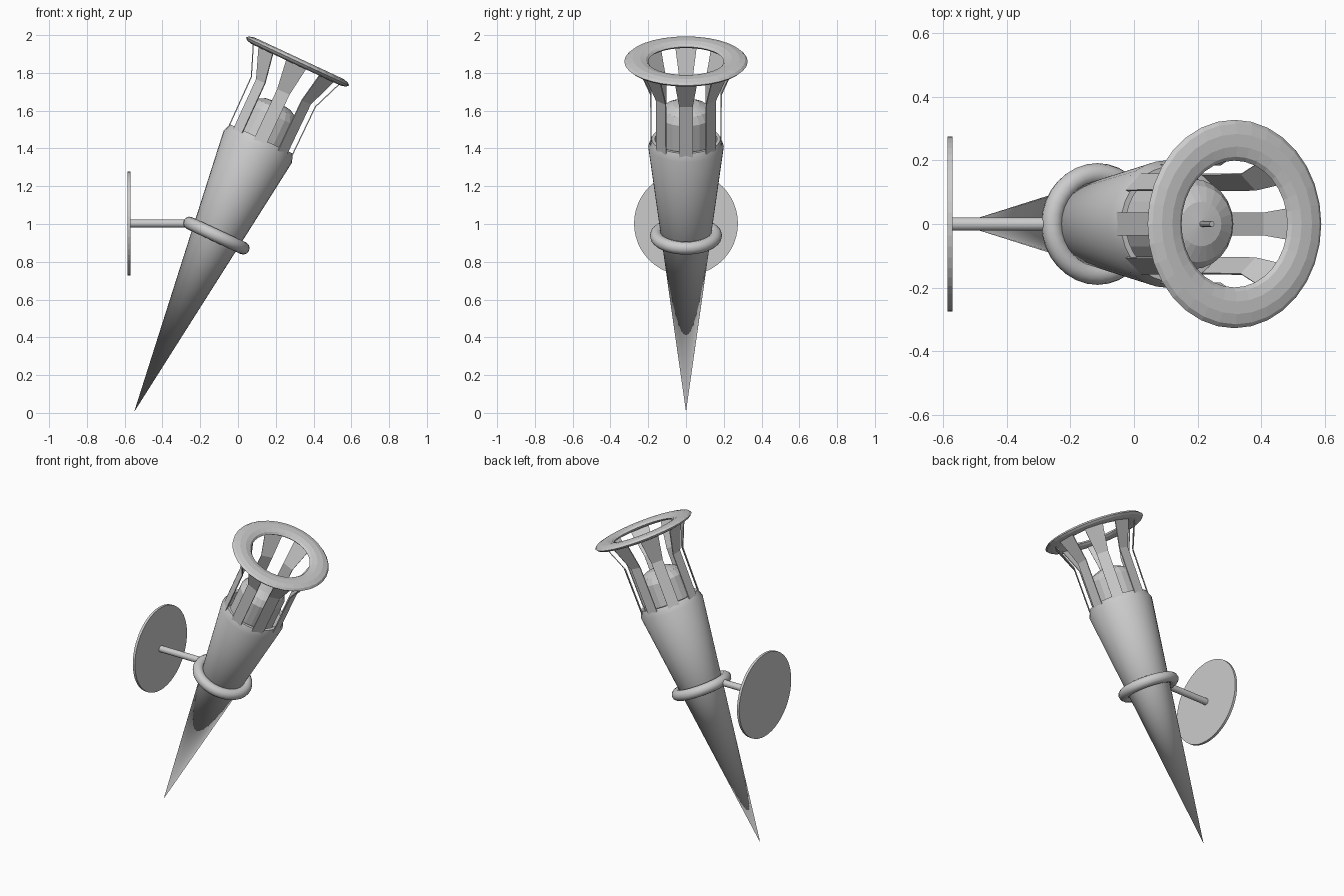
import bpy, bmesh
from math import sin, cos, pi, radians
from mathutils import Matrix, Vector

if "Cube" in bpy.data.objects:
    bpy.data.objects.remove(bpy.data.objects["Cube"])

# Frame of the tilted torch: local z runs from the pointed tip to the rim
TILT = Matrix.Translation((-0.55, 0, 0.005)) @ Matrix.Rotation(radians(25), 4, 'Y')


def finish(name, bm, matrix):
    bmesh.ops.remove_doubles(bm, verts=bm.verts, dist=1e-5)
    bmesh.ops.recalc_face_normals(bm, faces=bm.faces)
    bm.transform(matrix)
    mesh = bpy.data.meshes.new(name)
    bm.to_mesh(mesh)
    bm.free()
    ob = bpy.data.objects.new(name, mesh)
    bpy.context.collection.objects.link(ob)
    return ob


def lathe(name, profile, sides=32, closed=False, matrix=TILT, squash=1.0):
    """Revolve (radius, height) points around local z."""
    bm = bmesh.new()
    vs = [bm.verts.new((r, 0, h)) for r, h in profile]
    pairs = list(zip(vs, vs[1:])) + ([(vs[-1], vs[0])] if closed else [])
    edges = [bm.edges.new(p) for p in pairs]
    bmesh.ops.spin(bm, geom=vs + edges, cent=(0, 0, 0), axis=(0, 0, 1),
                   angle=2 * pi, steps=sides, use_duplicate=False)
    return finish(name, bm, matrix @ Matrix.Diagonal((squash, 1, 1, 1)))


def oval(r, h, a, b, n):
    return [(r + a * cos(2 * pi * i / n), h + b * sin(2 * pi * i / n)) for i in range(n)]


def strip(name, stations, thick, angle):
    """Thin bent slat from (radius, height, half width) stations."""
    bm = bmesh.new()
    rings = []
    for r, h, w in stations:
        rings.append([bm.verts.new(p) for p in
                      ((r, -w, h), (r, w, h), (r - thick, w, h), (r - thick, -w, h))])
    for a, b in zip(rings, rings[1:]):
        for i in range(4):
            j = (i + 1) % 4
            bm.faces.new((a[i], a[j], b[j], b[i]))
    bm.faces.new(rings[0])
    bm.faces.new(rings[-1])
    return finish(name, bm, TILT @ Matrix.Rotation(angle, 4, 'Z'))


# Conical holder with bevelled lip
lathe("torch_cone", [(0, 0), (0.2, 1.55), (0.182, 1.595), (0.165, 1.595), (0.155, 1.5), (0, 1.5)])

# Fuel body with domed top, and wick
lathe("fuel_body", [(0, 1.45), (0.142, 1.45), (0.142, 1.735), (0.12, 1.775), (0.07, 1.8), (0, 1.808)], 24)
lathe("wick", [(0, 1.79), (0.009, 1.79), (0.009, 1.88), (0, 1.88)], 8)

# Cage of eight flared slats
for i in range(8):
    strip(f"cage_slat_{i + 1}", [(0.187, 1.56, 0.036), (0.19, 1.87, 0.036), (0.258, 2.042, 0.06)],
          0.006, i * pi / 4)

# Flattened top rim
lathe("top_rim", oval(0.263, 2.047, 0.064, 0.02, 10), 32, True, squash=0.92)

# Clamp ring around the cone
lathe("clamp_ring", oval(0.157, 1.03, 0.034, 0.034, 12), 32, True)

# Wall plate and support rod, along x
WALL = Matrix.Translation((-0.586, 0, 1.003)) @ Matrix.Rotation(pi / 2, 4, 'Y')
lathe("wall_plate", [(0, 0), (0.275, 0), (0.275, 0.016), (0, 0.016)], 48, matrix=WALL)
lathe("support_rod", [(0, 0.01), (0.021, 0.01), (0.021, 0.315), (0, 0.315)], 16, matrix=WALL)

# Soften only the round surfaces, edges stay crisp
for ob in bpy.context.collection.objects:
    ob.select_set(ob.name in {"torch_cone", "clamp_ring", "support_rod"})
    if ob.select_get():
        bpy.context.view_layer.objects.active = ob
bpy.ops.object.shade_smooth_by_angle(angle=radians(35))
